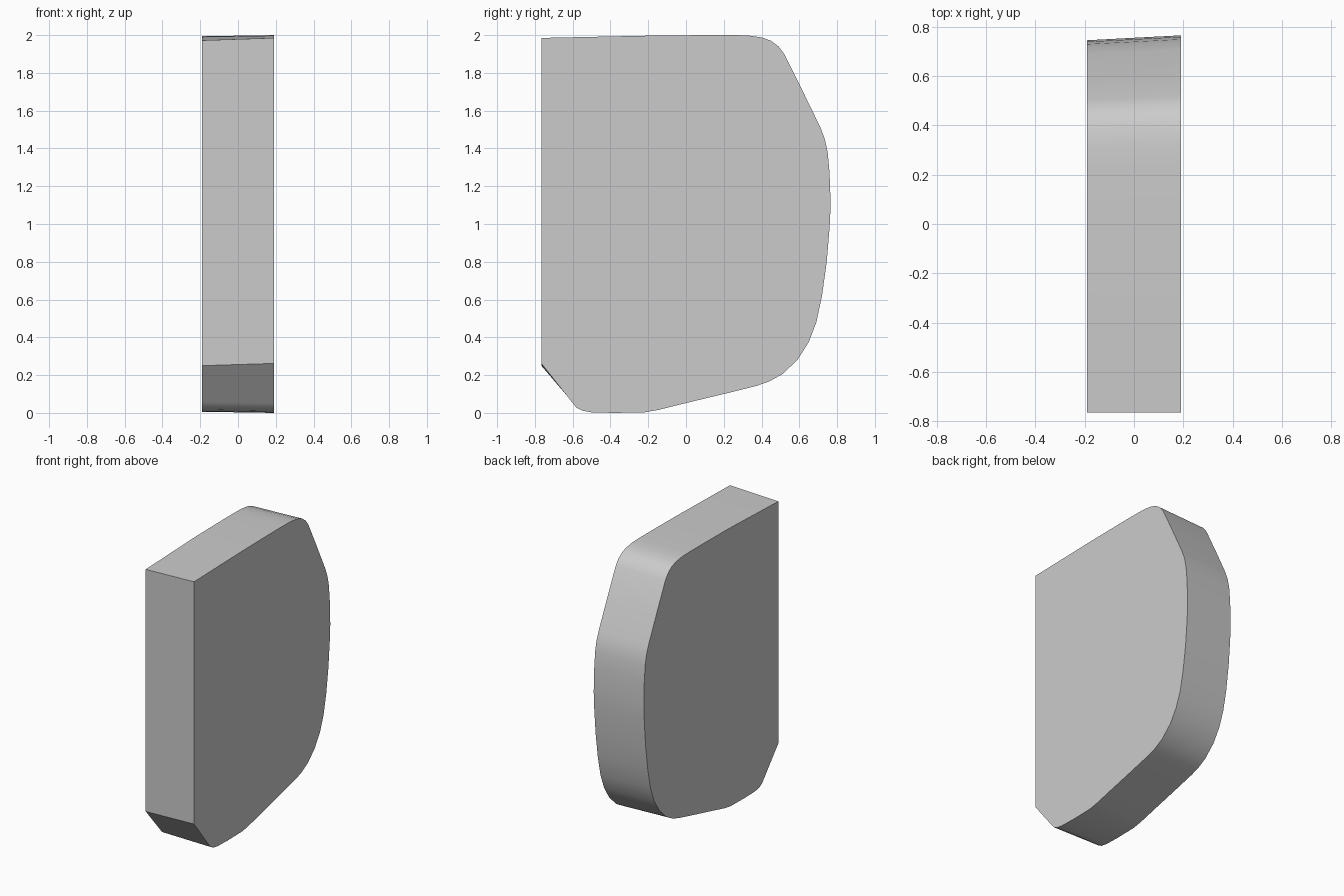
import bpy, bmesh
from math import radians

if "Cube" in bpy.data.objects:
    bpy.data.objects.remove(bpy.data.objects["Cube"])

HALF_W = 0.19
FRONT = -0.766

# Side outline (y, z) of the slab on its right face
outline = [
    (FRONT, 0.262), (-0.60, 0.052), (-0.58, 0.028), (-0.55, 0.012), (-0.50, 0.003),
    (-0.38, 0.0), (-0.22, 0.003), (-0.15, 0.015), (0.0, 0.052), (0.20, 0.10),
    (0.37, 0.142), (0.44, 0.166), (0.51, 0.205), (0.59, 0.28), (0.65, 0.375),
    (0.69, 0.48), (0.72, 0.62), (0.745, 0.80), (0.76, 0.98), (0.766, 1.10),
    (0.76, 1.27), (0.75, 1.38), (0.735, 1.45), (0.71, 1.515), (0.61, 1.72),
    (0.52, 1.90), (0.49, 1.94), (0.45, 1.97), (0.40, 1.988), (0.33, 1.998),
    (0.25, 2.0), (0.10, 2.0), (-0.20, 1.997), (FRONT, 1.985),
]


def left_point(i, y, z):
    """Left face is very slightly smaller, anchored on the flat front edge."""
    if i == 0:
        return y, 0.250
    if i == len(outline) - 1:
        return y, 1.972
    return FRONT + (y - FRONT) * 0.987, 1 + (z - 1) * 0.994


# Slab: two outlines joined by a rim
bm = bmesh.new()
right = [bm.verts.new((HALF_W, y, z)) for y, z in outline]
left = [bm.verts.new((-HALF_W, *left_point(i, y, z))) for i, (y, z) in enumerate(outline)]
bm.faces.new(right)
bm.faces.new(left[::-1])
n = len(outline)
for i in range(n):
    j = (i + 1) % n
    bm.faces.new((right[i], left[i], left[j], right[j]))
bmesh.ops.recalc_face_normals(bm, faces=bm.faces)

mesh = bpy.data.meshes.new("rounded_slab")
bm.to_mesh(mesh)
bm.free()
slab = bpy.data.objects.new("rounded_slab", mesh)
bpy.context.collection.objects.link(slab)

# Smooth rim with crisp side edges
bpy.context.view_layer.objects.active = slab
slab.select_set(True)
bpy.ops.object.shade_smooth_by_angle(angle=radians(30))
